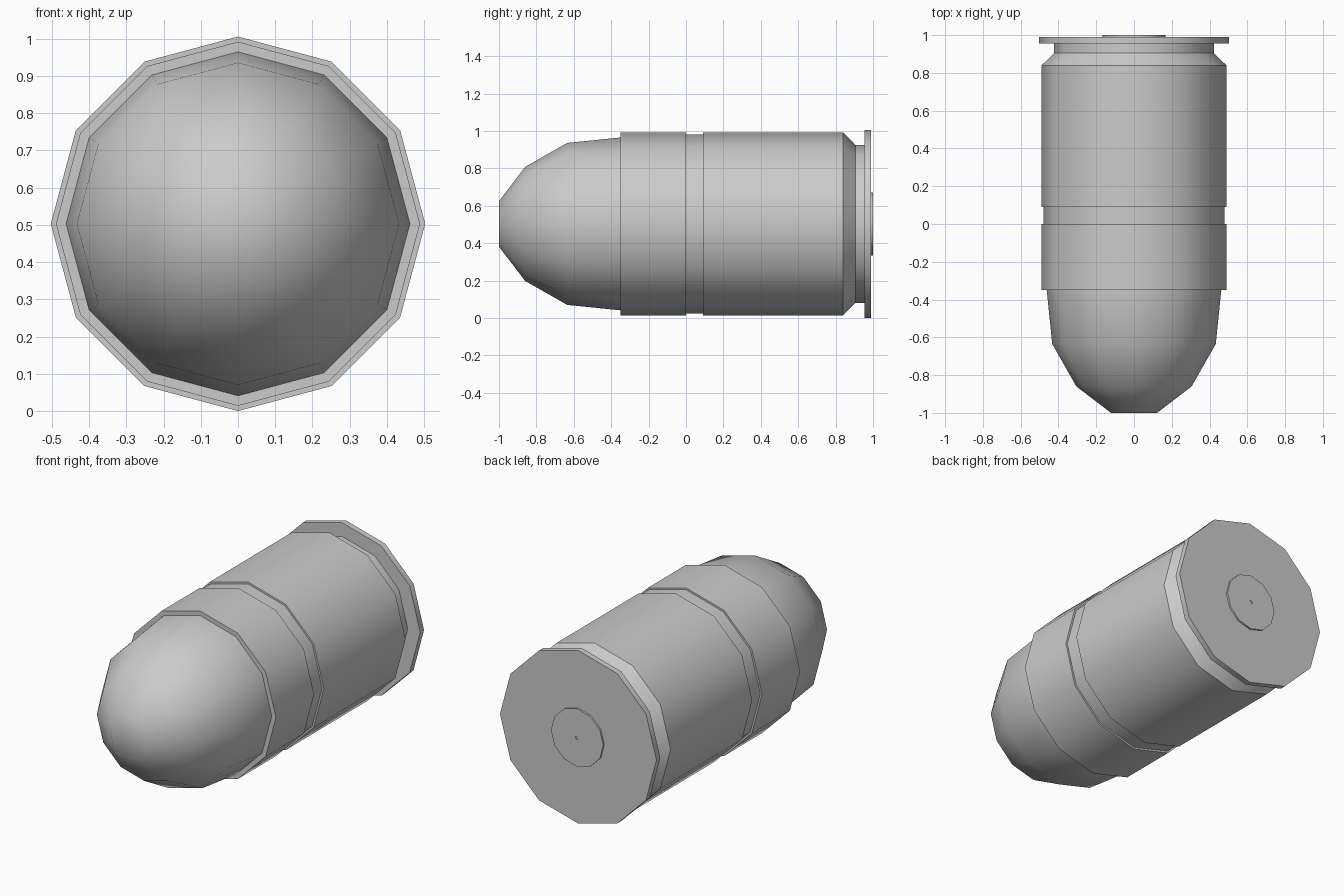
import bpy, bmesh, math

SIDES = 12
AXIS_Z = 0.503

cube = bpy.data.objects.get("Cube")
if cube:
    bpy.data.objects.remove(cube)

grey = bpy.data.materials.new("metal grey")
grey.use_nodes = True
colour = (0.6, 0.6, 0.6, 1)
grey.diffuse_color = colour
grey.node_tree.nodes["Principled BSDF"].inputs["Base Color"].default_value = colour


def lathe(name, profile, smooth_angle):
    """Turn (y, radius) points around the y axis; radius 0 makes a pole."""
    bm = bmesh.new()
    rings = []
    for y, r in profile:
        if r == 0:
            rings.append([bm.verts.new((0, y, AXIS_Z))] * SIDES)
        else:
            angles = [math.tau * i / SIDES for i in range(SIDES)]
            rings.append([bm.verts.new((r * math.cos(a), y, AXIS_Z + r * math.sin(a)))
                          for a in angles])
    for a, b in zip(rings, rings[1:]):
        for i in range(SIDES):
            j = (i + 1) % SIDES
            bm.faces.new(list(dict.fromkeys((a[i], a[j], b[j], b[i]))))
    bmesh.ops.recalc_face_normals(bm, faces=bm.faces)
    for f in bm.faces:
        f.smooth = True
    for e in bm.edges:
        e.smooth = e.calc_face_angle(0) < math.radians(smooth_angle)
    mesh = bpy.data.meshes.new(name)
    bm.to_mesh(mesh)
    bm.free()
    mesh.materials.append(grey)
    obj = bpy.data.objects.new(name, mesh)
    bpy.context.collection.objects.link(obj)
    return obj


# Rounded nose, smooth all over
lathe("nose", [(-1, 0), (-1, 0.122), (-0.86, 0.305), (-0.635, 0.433),
               (-0.35, 0.462), (-0.34, 0.462), (-0.34, 0)], 80)

# Casing with a shallow band groove, a chamfer, an extractor groove and a rim
lathe("casing", [(-0.35, 0), (-0.35, 0.489), (0, 0.489), (0, 0.478),
                 (0.09, 0.478), (0.09, 0.489), (0.84, 0.489), (0.905, 0.423),
                 (0.955, 0.423), (0.955, 0.503), (0.99, 0.503), (0.99, 0)], 35)

# Raised primer disc with a tiny centre dimple
lathe("primer", [(0.985, 0), (0.985, 0.168), (1, 0.168), (1, 0.01),
                 (0.995, 0.01), (0.995, 0)], 35)
